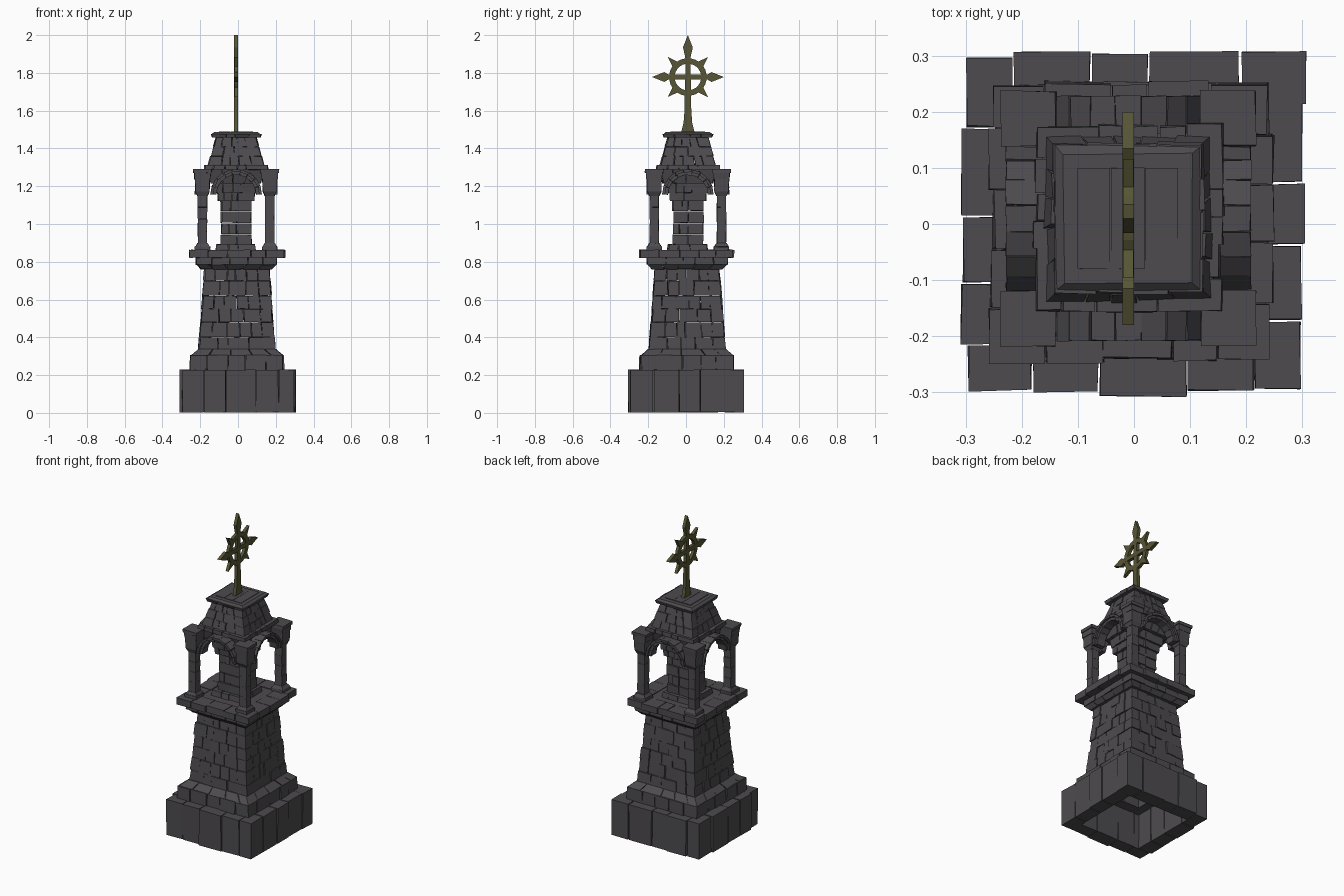
import bpy, bmesh, math, random
from mathutils import Vector, Matrix

if "Cube" in bpy.data.objects:
    bpy.data.objects.remove(bpy.data.objects["Cube"])

random.seed(7)
CX, CY = -0.01, 0.01          # the upper storey sits slightly off centre
HEX = [(0, 1, 3, 2), (4, 6, 7, 5), (0, 4, 5, 1), (2, 3, 7, 6), (0, 2, 6, 4), (1, 5, 7, 3)]


def material(name, color):
    m = bpy.data.materials.new(name)
    m.diffuse_color = color
    m.use_nodes = True
    m.node_tree.nodes["Principled BSDF"].inputs["Base Color"].default_value = m.diffuse_color
    return m


STONE = material("dark_stone", (0.075, 0.07, 0.076, 1))
BRONZE = material("aged_bronze", (0.095, 0.09, 0.035, 1))


def finish(name, bm, mat):
    bmesh.ops.recalc_face_normals(bm, faces=bm.faces)
    me = bpy.data.meshes.new(name)
    bm.to_mesh(me)
    bm.free()
    me.materials.append(mat)
    ob = bpy.data.objects.new(name, me)
    bpy.context.collection.objects.link(ob)
    return ob


def stone(bm, corners, wobble=0.002):
    """Eight-cornered stone with slightly irregular corners."""
    r = lambda: random.uniform(-wobble, wobble)
    vs = [bm.verts.new(Vector(c) + Vector((r(), r(), r() * 0.6))) for c in corners]
    for f in HEX:
        bm.faces.new([vs[i] for i in f])


def splits(n, uneven=0.22):
    """Uneven cut positions from 0 to 1."""
    return [0] + [(i + random.uniform(-uneven, uneven)) / n for i in range(1, n)] + [1]


def course(bm, z0, z1, h0, h1, n, depth, jut=0.006, gap=0.0015, cx=0.0, cy=0.0):
    """Square ring of stones, h0 / h1 = half width at bottom / top."""
    for side in range(4):
        rot = Matrix.Translation((cx, cy, 0)) @ Matrix.Rotation(side * math.pi / 2, 4, 'Z')
        cuts = splits(n)
        for a, b in zip(cuts, cuts[1:]):
            out = random.uniform(-jut * 0.4, jut)
            pts = []
            for t, g in ((a, gap), (b, -gap)):
                for back in (0, 1):
                    for z, h in ((z0, h0), (z1, h1)):
                        x = -h + t * (2 * h - depth) + g
                        if t == 0:
                            x -= out          # corner stones jut both ways
                        y = -h - out if not back else -h + depth
                        pts.append(rot @ Vector((x, y, z)))
            stone(bm, pts)


def block(bm, x, y, z0, z1, h0, h1=None, wobble=0.002):
    h1 = h0 if h1 is None else h1
    stone(bm, [(x + sx * h, y + sy * h, z) for sx in (-1, 1) for sy in (-1, 1)
               for z, h in ((z0, h0), (z1, h1))], wobble)


# Plinth of large upright stones, hollow underneath
bm = bmesh.new()
course(bm, 0.003, 0.228, 0.30, 0.30, 4, 0.085, 0.01, 0.002)
finish("plinth", bm, STONE)

# Second step with sloping top
bm = bmesh.new()
course(bm, 0.225, 0.305, 0.245, 0.243, 4, 0.09, 0.008, cx=-0.005, cy=0.005)
course(bm, 0.304, 0.338, 0.243, 0.203, 4, 0.06, 0.003, cx=-0.005, cy=0.005)
finish("stepped_base", bm, STONE)

# Tapered shaft in staggered courses
bm = bmesh.new()
rows = [0.335, 0.40, 0.48, 0.55, 0.62, 0.70, 0.77]
half = lambda z: 0.20 - (z - 0.335) * 0.075
for i, (a, b) in enumerate(zip(rows, rows[1:])):
    course(bm, a + 0.001, b - 0.001, half(a), half(b), 4 + i % 2, 0.06, 0.006, cx=-0.006, cy=0.006)
finish("tapered_shaft", bm, STONE)

# Platform cornice and floor
bm = bmesh.new()
course(bm, 0.76, 0.785, 0.185, 0.208, 4, 0.07, 0.003, cx=-0.008, cy=0.006)
course(bm, 0.785, 0.822, 0.21, 0.21, 4, 0.07, 0.006, cx=-0.008, cy=0.006)
course(bm, 0.822, 0.863, 0.245, 0.245, 4, 0.09, 0.01, cx=-0.006, cy=0.004)
block(bm, CX, CY, 0.825, 0.859, 0.16)
finish("platform", bm, STONE)

# Masonry core of the open storey, corbelled out under the roof
bm = bmesh.new()
course(bm, 0.86, 0.892, 0.105, 0.10, 2, 0.09, 0.006, cx=CX, cy=CY)
rows = [0.89, 0.945, 1.005, 1.068, 1.125]
for i, (a, b) in enumerate(zip(rows, rows[1:])):
    course(bm, a + 0.002, b - 0.002, 0.078, 0.078, 1 + i % 2, 0.075, 0.005, cx=CX, cy=CY)
for a, b, h, k in ((1.122, 1.165, 0.092, 0.095), (1.165, 1.215, 0.105, 0.11), (1.215, 1.292, 0.13, 0.15)):
    course(bm, a, b, h, k, 3, 0.085, 0.005, cx=CX, cy=CY)
finish("core_pier", bm, STONE)

# Four corner columns with bases and stacked capitals
bm = bmesh.new()
for sx in (-1, 1):
    for sy in (-1, 1):
        x, y = CX + sx * 0.178, CY + sy * 0.178
        block(bm, x, y, 0.86, 0.88, 0.04)
        block(bm, x, y, 0.88, 0.898, 0.038, 0.027)
        for k in range(4):
            block(bm, x, y, 0.897 + k * 0.064, 0.96 + k * 0.064, 0.0245, None, 0.0015)
        block(bm, x, y, 1.148, 1.172, 0.026, 0.037)
        block(bm, x, y, 1.172, 1.238, 0.037, 0.039)
        block(bm, x, y, 1.238, 1.272, 0.042, 0.044)
        block(bm, x, y, 1.272, 1.291, 0.049)
finish("corner_columns", bm, STONE)


# Round arches between columns: inner voussoirs plus a raised hood band
def arch(bm, rot, r0, r1, y0, y1, n, gap):
    zc = 1.155
    for i in range(n):
        a0, a1 = math.pi * i / n + gap, math.pi * (i + 1) / n - gap
        stone(bm, [rot @ Vector((math.cos(a) * r, y, zc + math.sin(a) * r))
                   for a in (a0, a1) for y in (y0, y1) for r in (r0, r1)], 0.0015)


bm = bmesh.new()
for side in range(4):
    rot = Matrix.Translation((CX, CY, 0)) @ Matrix.Rotation(side * math.pi / 2, 4, 'Z')
    arch(bm, rot, 0.105, 0.128, -0.205, -0.15, 9, 0.006)
    arch(bm, rot, 0.121, 0.136, -0.218, -0.15, 9, 0.008)
finish("arches", bm, STONE)

# Tapered roof with eaves and hipped cap
bm = bmesh.new()
course(bm, 1.287, 1.312, 0.165, 0.163, 4, 0.11, 0.006, cx=CX, cy=CY)
rows = [1.312, 1.36, 1.41, 1.462]
half = lambda z: 0.145 - (z - 1.312) * 0.27
for i, (a, b) in enumerate(zip(rows, rows[1:])):
    course(bm, a, b - 0.001, half(a), half(b), 4 - i % 2, 0.06, 0.005, cx=CX, cy=CY)
course(bm, 1.458, 1.476, 0.127, 0.133, 3, 0.06, 0.003, cx=CX, cy=CY)
block(bm, CX, CY, 1.474, 1.487, 0.131, 0.115)
for k in range(3):
    x0, x1 = CX - 0.09 + k * 0.06, CX - 0.032 + k * 0.06
    stone(bm, [(x, y, z) for x in (x0, x1) for y in (CY - 0.09, CY + 0.09) for z in (1.47, 1.490)], 0.001)
finish("roof", bm, STONE)

# Wheel cross finial, a flat plate in the y-z plane
ZC = 1.778


def plate(bm, pts, angle, thick):
    """Extrude a (sideways, outward) outline turned round the wheel centre."""
    loops = []
    for x in (CX - thick / 2, CX + thick / 2):
        loops.append([bm.verts.new((x, CY + u * math.cos(angle) + v * math.sin(angle),
                                    ZC - u * math.sin(angle) + v * math.cos(angle))) for u, v in pts])
    bm.faces.new(loops[0])
    bm.faces.new(loops[1][::-1])
    n = len(pts)
    for i in range(n):
        j = (i + 1) % n
        bm.faces.new((loops[0][i], loops[0][j], loops[1][j], loops[1][i]))


def mirrored(right):
    return right + [(-u, v) for u, v in reversed(right) if u > 0]


bm = bmesh.new()
for k, length in enumerate((0.222, 0.19, None, 0.19)):
    if length:                # pointed arms
        plate(bm, mirrored([(0.013, 0), (0.014, 0.105), (0.026, length - 0.065), (0, length)]),
              k * math.pi / 2, 0.02 + 0.0006 * (k % 2))
# stem flaring to its foot
plate(bm, mirrored([(0.036, 1.483 - ZC), (0.023, 1.535 - ZC), (0.018, 1.60 - ZC), (0.015, 0)]), 0, 0.0203)
for k in range(4):            # diagonal spikes
    plate(bm, mirrored([(0.021, 0.09), (0, 0.15)]), math.pi / 4 + k * math.pi / 2, 0.019)
N = 24
for k in range(N):            # wheel
    w = math.pi / N
    t = math.tan(w)
    plate(bm, [(-0.07 * t, 0.07), (0.07 * t, 0.07), (0.099 * t, 0.099), (-0.099 * t, 0.099)], 2 * w * k, 0.0195)
finish("wheel_cross_finial", bm, BRONZE)
